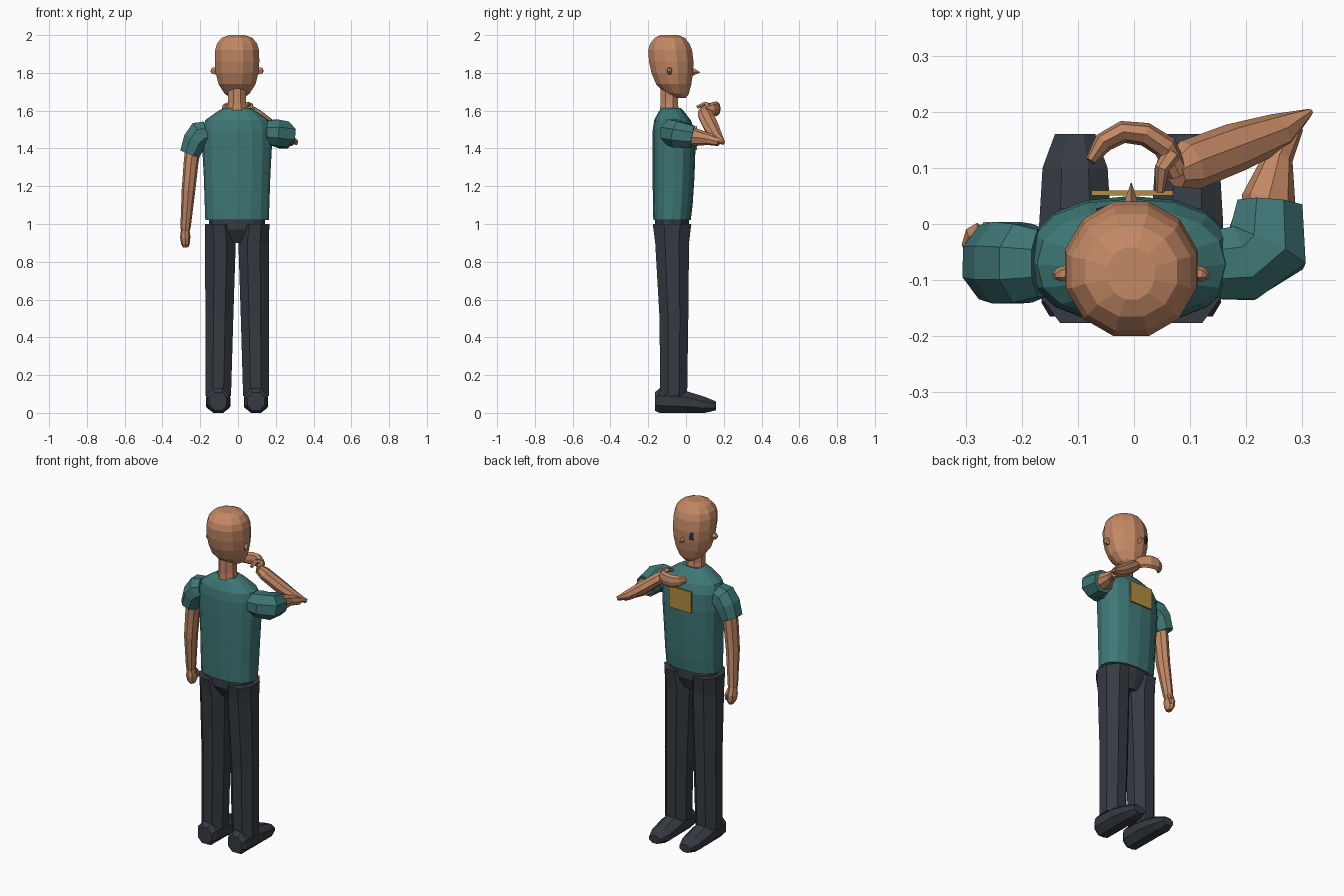
import bpy, bmesh, math
from mathutils import Vector

CX = -0.005          # body axis
X, Y, Z = Vector((1, 0, 0)), Vector((0, 1, 0)), Vector((0, 0, 1))


def material(name, rgb):
    m = bpy.data.materials.new(name)
    m.diffuse_color = (*rgb, 1)
    return m


SKIN = material("skin", (0.55, 0.25, 0.13))
SHIRT = material("teal shirt", (0.048, 0.185, 0.18))
DARK = material("dark trousers", (0.036, 0.043, 0.054))
GOLD = material("gold badge", (0.45, 0.27, 0.05))
EYE = material("dark eye", (0.025, 0.03, 0.045))


def loft(name, rings, mat, n=8, ref=Y, power=2.0, half=False, normal=None):
    """Skin rings of (x, y, z, radius a, radius b) set square to their path."""
    bm = bmesh.new()
    pts = [Vector(r[:3]) for r in rings]
    loops = []
    for i, r in enumerate(rings):
        t = normal or (pts[min(i + 1, len(pts) - 1)] - pts[max(i - 1, 0)]).normalized()
        a = t.cross(ref).normalized()
        b = a.cross(t).normalized()
        grow = 1 / math.cos(math.pi / n) if half else 1
        loop = []
        for k in range(n):
            ang = 2 * math.pi * (k + (0.5 if half else 0)) / n
            c, s = math.cos(ang), math.sin(ang)
            c = math.copysign(abs(c) ** (2 / power), c) * grow
            s = math.copysign(abs(s) ** (2 / power), s) * grow
            loop.append(bm.verts.new(pts[i] + a * r[3] * c + b * r[4] * s))
        loops.append(loop)
    for p, q in zip(loops, loops[1:]):
        for k in range(n):
            bm.faces.new((p[k], p[(k + 1) % n], q[(k + 1) % n], q[k]))
    bm.faces.new(loops[0])
    bm.faces.new(loops[-1])
    bmesh.ops.recalc_face_normals(bm, faces=bm.faces)
    me = bpy.data.meshes.new(name)
    bm.to_mesh(me)
    bm.free()
    me.materials.append(mat)
    ob = bpy.data.objects.new(name, me)
    bpy.context.collection.objects.link(ob)
    return ob


def stack(name, levels, mat, x=CX, **kw):
    """Upright body from levels of (z, half width, back y, front y)."""
    rings = [(x, (b + f) / 2, z, w, (f - b) / 2) for z, w, b, f in levels]
    return loft(name, rings, mat, normal=Z, **kw)


def plate(name, center, size, mat, turn=0):
    bpy.ops.mesh.primitive_cube_add(size=1, location=center, rotation=(0, 0, turn))
    ob = bpy.context.object
    ob.name = name
    ob.scale = size
    ob.data.materials.append(mat)


# Head, neck and face
stack("head", [(1.668, 0.035, -0.055, 0.0), (1.69, 0.066, -0.11, 0.015),
               (1.74, 0.098, -0.158, 0.028), (1.80, 0.113, -0.183, 0.037),
               (1.86, 0.118, -0.196, 0.04), (1.92, 0.116, -0.2, 0.032),
               (1.955, 0.106, -0.19, 0.018), (1.985, 0.082, -0.165, -0.005),
               (2.0, 0.042, -0.135, -0.042)], SKIN, n=12, half=True)
stack("neck", [(1.58, 0.056, -0.14, -0.035), (1.64, 0.047, -0.135, -0.043),
               (1.74, 0.047, -0.135, -0.043)], SKIN, n=8, half=True)
loft("nose", [(CX, 0.03, 1.806, 0.015, 0.024), (CX, 0.073, 1.803, 0.001, 0.002)],
     SKIN, n=4, ref=Z)
for s, side in ((-1, "left"), (1, "right")):
    loft(side + "_ear", [(CX + s * 0.105, -0.085, 1.81, 0.014, 0.022),
                         (CX + s * 0.128, -0.09, 1.812, 0.013, 0.02),
                         (CX + s * 0.137, -0.093, 1.815, 0.006, 0.01)], SKIN, n=6, ref=Z)
plate("eye", (-0.054, 0.027, 1.835), (0.026, 0.008, 0.048), EYE, 0.28)

# Shirt body and badge
stack("shirt", [(1.02, 0.168, -0.173, 0.025), (1.1, 0.171, -0.175, 0.035),
                (1.25, 0.176, -0.177, 0.045), (1.4, 0.184, -0.177, 0.05),
                (1.5, 0.183, -0.176, 0.045), (1.55, 0.168, -0.168, 0.025),
                (1.595, 0.105, -0.145, -0.01), (1.615, 0.07, -0.128, -0.03)],
      SHIRT, n=16, power=2.3)
plate("badge", (-0.003, 0.055, 1.455), (0.145, 0.009, 0.125), GOLD)

# Trousers and shoes
stack("hips", [(1.035, 0.148, -0.165, 0.015), (0.97, 0.15, -0.165, 0.018),
               (0.9, 0.055, -0.125, -0.01)], DARK, n=12, power=2.4)
for s, side in ((-1, "left"), (1, "right")):
    legs = [(1.0, 0.096, 0.075, -0.176, 0.028), (0.9, 0.088, 0.081, -0.163, 0.016),
            (0.5, 0.094, 0.074, -0.14, 0.012), (0.09, 0.1, 0.068, -0.137, 0.006)]
    loft(side + "_trouser_leg", [(CX + s * c, (b + f) / 2, z, w, (f - b) / 2)
                                 for z, c, w, b, f in legs], DARK, half=True, normal=Z)
    shoe = [(-0.165, 0.045, 0.012, 0.108), (-0.14, 0.06, 0.0, 0.13),
            (0.0, 0.064, 0.0, 0.116), (0.1, 0.058, 0.0, 0.085), (0.16, 0.036, 0.014, 0.06)]
    loft(side + "_shoe", [(CX + s * 0.1, y, (lo + hi) / 2, w, (hi - lo) / 2)
                          for y, w, lo, hi in shoe], DARK, ref=Z, half=True, normal=Y)

# Hanging arm
loft("hanging_sleeve", [(-0.165, -0.07, 1.485, 0.06, 0.06), (-0.198, -0.07, 1.475, 0.072, 0.07),
                        (-0.228, -0.069, 1.44, 0.064, 0.073), (-0.256, -0.068, 1.37, 0.053, 0.066)],
     SHIRT, half=True)
loft("hanging_arm", [(-0.235, -0.07, 1.42, 0.042, 0.048), (-0.249, -0.07, 1.32, 0.039, 0.045),
                     (-0.262, -0.068, 1.18, 0.036, 0.042), (-0.278, -0.045, 0.98, 0.027, 0.03),
                     (-0.279, -0.042, 0.96, 0.022, 0.026)], SKIN)
loft("hanging_hand", [(-0.279, -0.042, 0.975, 0.022, 0.026), (-0.28, -0.036, 0.93, 0.027, 0.038),
                      (-0.278, -0.033, 0.895, 0.023, 0.034), (-0.276, -0.033, 0.876, 0.014, 0.02)], SKIN)
loft("hanging_thumb", [(-0.27, -0.03, 0.965, 0.012, 0.012), (-0.262, -0.005, 0.93, 0.011, 0.011),
                       (-0.264, -0.004, 0.905, 0.007, 0.007)], SKIN, n=6)

# Raised arm
loft("raised_sleeve", [(0.15, -0.072, 1.485, 0.062, 0.06), (0.195, -0.07, 1.484, 0.068, 0.07),
                       (0.236, -0.045, 1.474, 0.074, 0.07), (0.242, 0.035, 1.46, 0.058, 0.06)],
     SHIRT, ref=Z, half=True)
loft("raised_upper_arm", [(0.238, 0.0, 1.465, 0.048, 0.05), (0.24, 0.045, 1.46, 0.048, 0.048),
                          (0.258, 0.12, 1.45, 0.026, 0.032), (0.285, 0.175, 1.436, 0.018, 0.024)],
     SKIN, ref=Z)
loft("raised_forearm", [(0.314, 0.2, 1.43, 0.006, 0.012), (0.26, 0.165, 1.455, 0.034, 0.03),
                        (0.18, 0.136, 1.51, 0.044, 0.036), (0.1, 0.105, 1.575, 0.046, 0.034),
                        (0.072, 0.09, 1.6, 0.028, 0.026)], SKIN, ref=Z)
loft("raised_hand", [(0.08, 0.09, 1.595, 0.02, 0.026), (0.055, 0.138, 1.607, 0.022, 0.036),
                     (0.02, 0.16, 1.61, 0.021, 0.04), (-0.02, 0.164, 1.61, 0.02, 0.038),
                     (-0.055, 0.145, 1.612, 0.018, 0.032), (-0.077, 0.112, 1.615, 0.01, 0.02)],
     SKIN, ref=Z)
loft("raised_thumb", [(0.068, 0.125, 1.625, 0.016, 0.016), (0.05, 0.1, 1.635, 0.013, 0.013),
                      (0.046, 0.058, 1.618, 0.008, 0.009)], SKIN, n=6, ref=Z)
